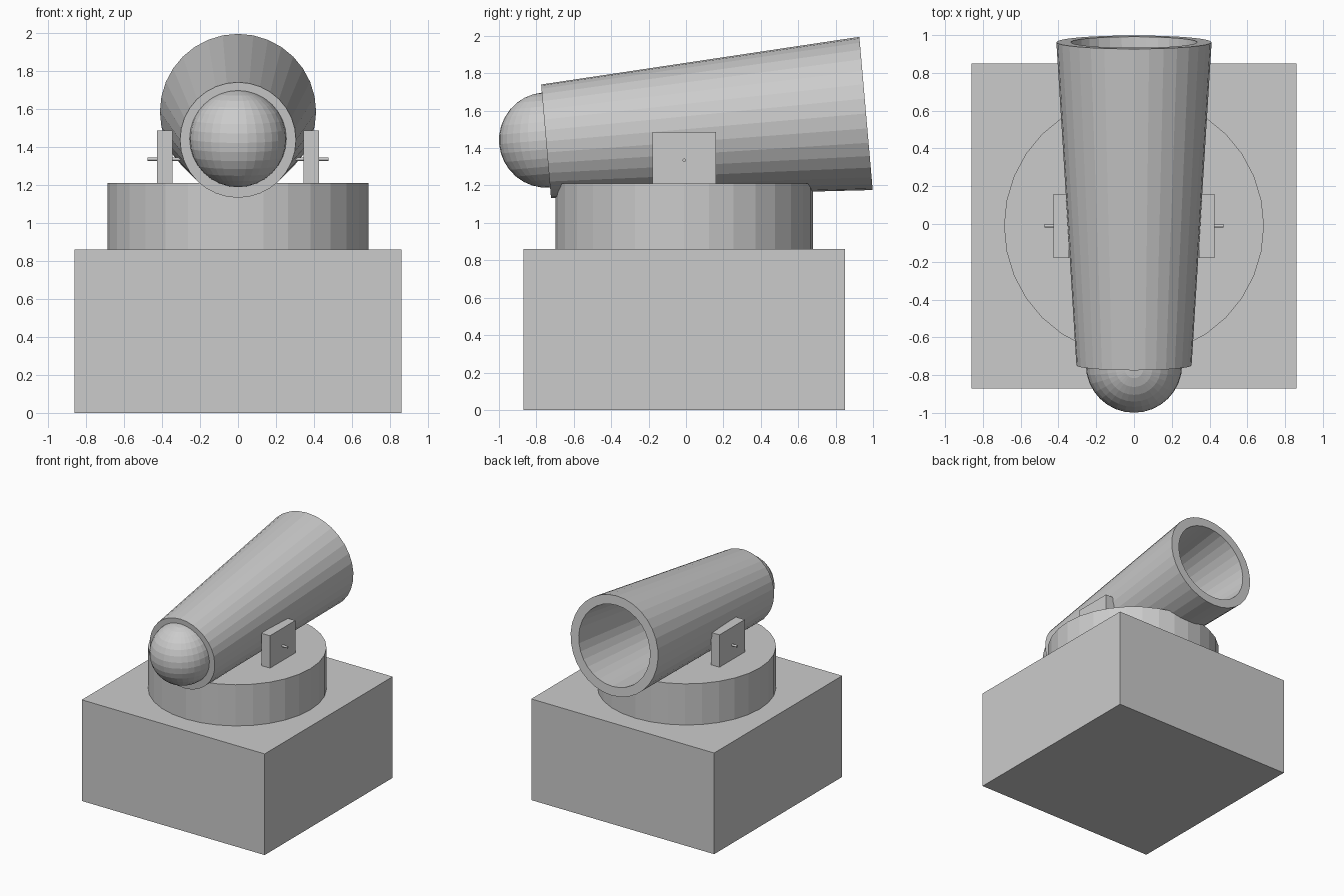
import bpy, bmesh, math
from mathutils import Matrix, Vector

if "Cube" in bpy.data.objects:
    bpy.data.objects.remove(bpy.data.objects["Cube"])

SIDES = 32
CY = -0.01                                    # shared centre line of the mount


def finish(name, bm):
    bmesh.ops.recalc_face_normals(bm, faces=bm.faces[:])
    me = bpy.data.meshes.new(name)
    bm.to_mesh(me)
    bm.free()
    ob = bpy.data.objects.new(name, me)
    bpy.context.collection.objects.link(ob)
    return ob


def box(name, lo, hi):
    lo, hi = Vector(lo), Vector(hi)
    bm = bmesh.new()
    m = Matrix.Translation((lo + hi) / 2) @ Matrix.Diagonal((*(hi - lo), 1))
    bmesh.ops.create_cube(bm, size=1, matrix=m)
    return finish(name, bm)


def cylinder(name, radius, depth, matrix, sides=SIDES):
    bm = bmesh.new()
    bmesh.ops.create_cone(bm, cap_ends=True, segments=sides, radius1=radius,
                          radius2=radius, depth=depth, matrix=matrix)
    return finish(name, bm)


# Square plinth and round turntable
box("base_block", (-0.86, -0.87, 0), (0.86, 0.85, 0.86))
cylinder("turntable", 0.688, 0.35, Matrix.Translation((0, CY, 1.035)))

# Side brackets with pivot pins reaching into the barrel wall
for s, side in ((-1, "left"), (1, "right")):
    a, b = sorted((s * 0.345, s * 0.427))
    box(side + "_bracket", (a, -0.18, 1.21), (b, 0.16, 1.485))
    cylinder(side + "_pivot_pin", 0.009, 0.175,
             Matrix.Translation((s * 0.3875, CY, 1.335)) @ Matrix.Rotation(math.pi / 2, 4, 'Y'), 12)

# Barrel: tapered hollow tube, built along its own axis from rear to muzzle
rear, muzzle = Vector((0, -0.748, 1.436)), Vector((0, 0.9625, 1.585))
axis = muzzle - rear
tilt = math.atan2(axis.z, axis.y)
place = Matrix.Translation(rear) @ Matrix.Rotation(tilt, 4, 'X')
profile = [(0.305, 0), (0.411, axis.length), (0.335, axis.length), (0.228, 0)]
bm = bmesh.new()
rings = []
for r, y in profile:
    rings.append([bm.verts.new(place @ Vector((r * math.cos(t), y, r * math.sin(t))))
                  for t in (2 * math.pi * i / SIDES for i in range(SIDES))])
for k in range(4):
    p, q = rings[k], rings[(k + 1) % 4]
    for i in range(SIDES):
        j = (i + 1) % SIDES
        bm.faces.new((p[i], p[j], q[j], q[i]))
finish("barrel", bm)

# Ball closing the rear end of the barrel
bm = bmesh.new()
bmesh.ops.create_uvsphere(bm, u_segments=32, v_segments=16, radius=0.255,
                          matrix=Matrix.Translation((0, -0.745, 1.443)) @ Matrix.Rotation(tilt, 4, 'X'))
finish("rear_ball", bm)
